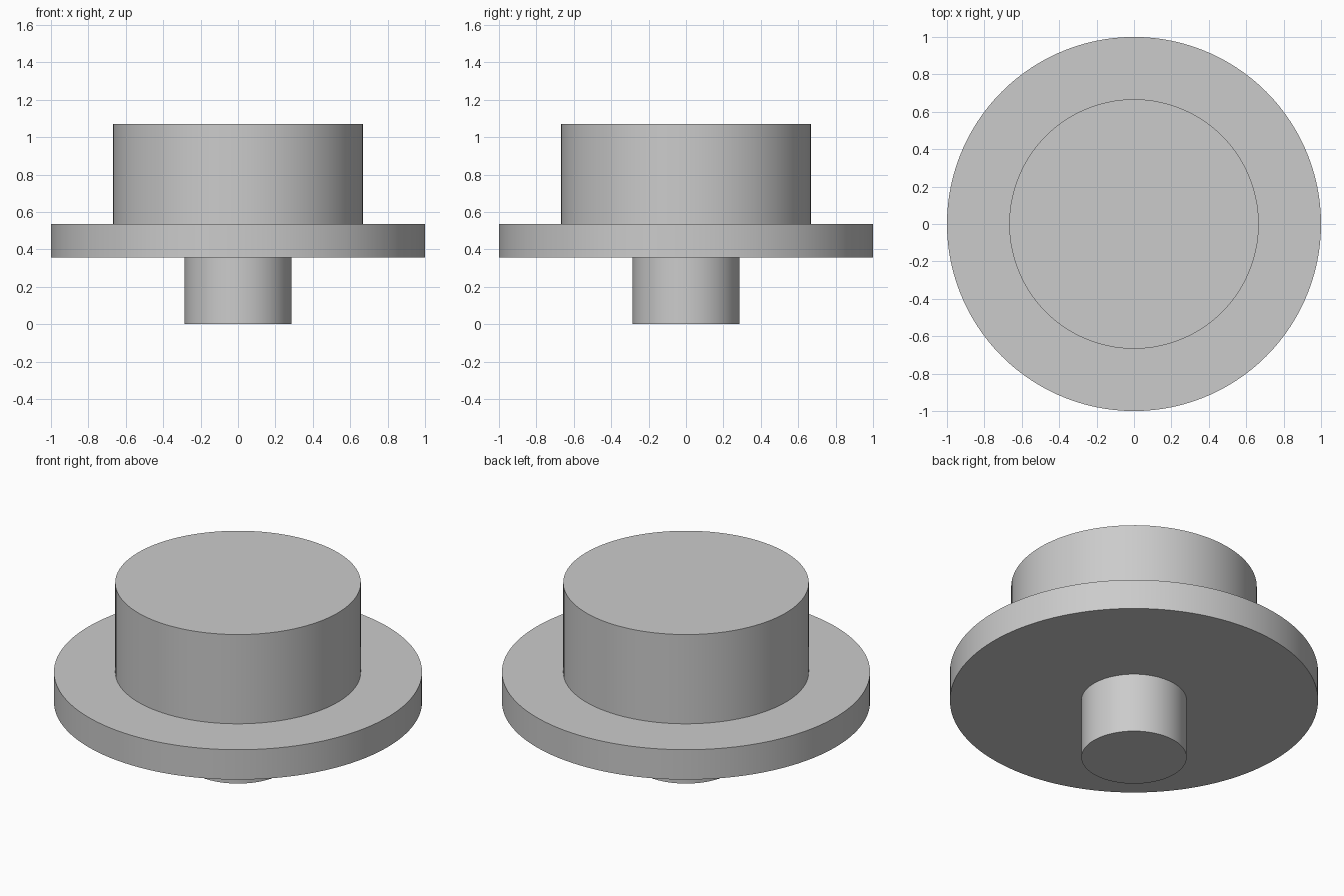
import bpy
import bmesh
from math import radians, tau
from mathutils import Vector

cube = bpy.data.objects.get("Cube")
if cube:
    bpy.data.objects.remove(cube, do_unlink=True)

SEGMENTS = 120

# Single grey material
grey = bpy.data.materials.new("light_grey")
grey.use_nodes = True
colour = (0.6, 0.6, 0.6, 1)
grey.diffuse_color = colour
grey.node_tree.nodes["Principled BSDF"].inputs["Base Color"].default_value = colour


def revolve(name, profile, material):
    """Spin a (radius, height) profile around z into a closed solid."""
    bm = bmesh.new()
    verts = [bm.verts.new((r, 0, z)) for r, z in profile]
    edges = [bm.edges.new(pair) for pair in zip(verts, verts[1:])]
    bmesh.ops.spin(bm, geom=verts + edges, cent=Vector(), axis=(0, 0, 1),
                   angle=tau, steps=SEGMENTS, use_merge=True)
    bmesh.ops.remove_doubles(bm, verts=bm.verts, dist=0.0001)
    # Close both ends with flat discs
    bmesh.ops.holes_fill(bm, edges=[e for e in bm.edges if e.is_boundary], sides=0)
    bmesh.ops.recalc_face_normals(bm, faces=bm.faces)
    mesh = bpy.data.meshes.new(name)
    bm.to_mesh(mesh)
    bm.free()
    mesh.materials.append(material)
    obj = bpy.data.objects.new(name, mesh)
    bpy.context.collection.objects.link(obj)
    bpy.ops.object.select_all(action="DESELECT")
    obj.select_set(True)
    bpy.context.view_layer.objects.active = obj
    bpy.ops.object.shade_smooth_by_angle(angle=radians(30))
    return obj


# Narrow stem, wide flange and tall head turned as one solid
stem_radius, flange_radius, head_radius = 0.286, 1.0, 0.667
flange_bottom, flange_top, head_top = 0.357, 0.536, 1.071

revolve("flanged_plug", [
    (stem_radius, 0),
    (stem_radius, flange_bottom),
    (flange_radius, flange_bottom),
    (flange_radius, flange_top),
    (head_radius, flange_top),
    (head_radius, head_top),
], grey)
